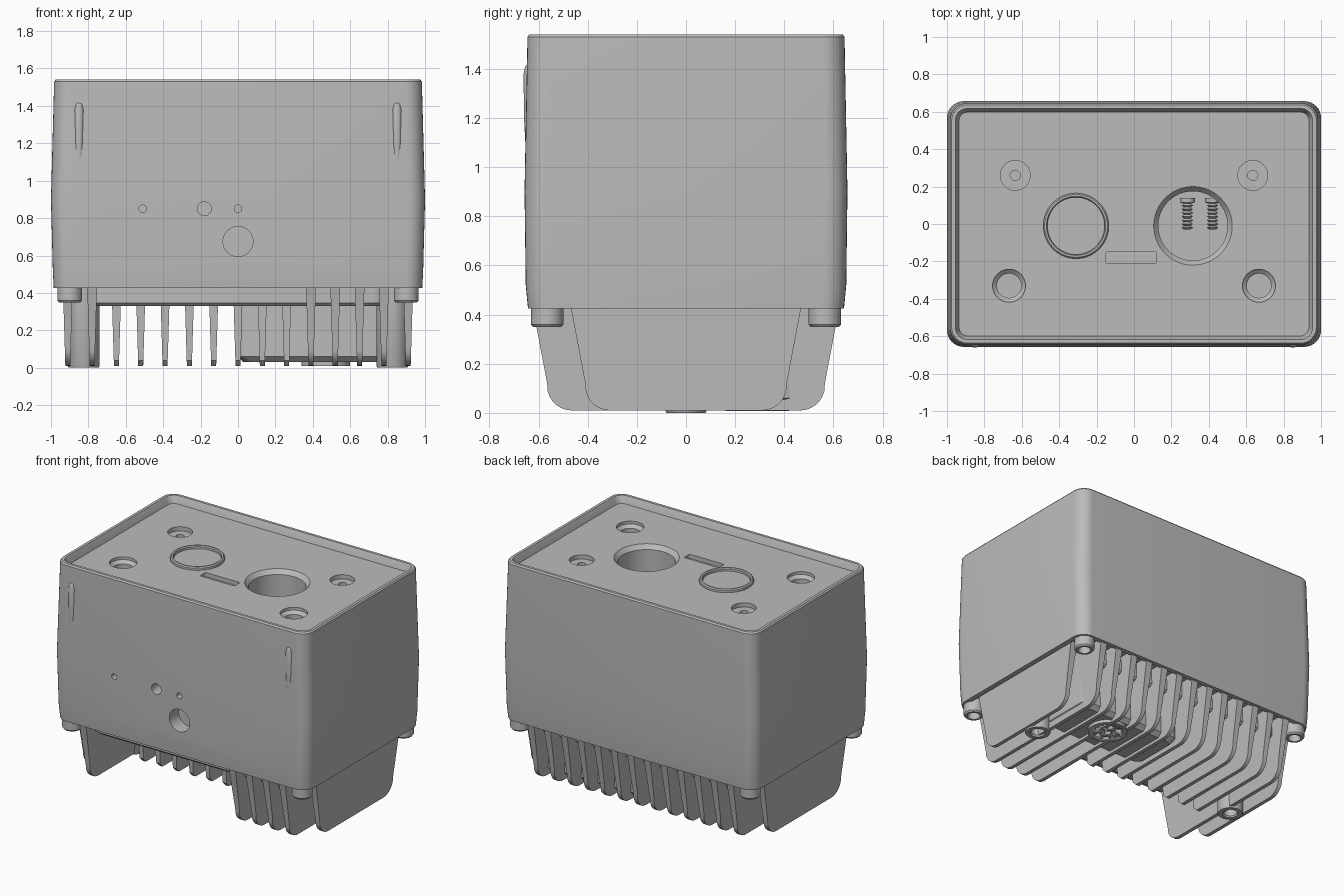
import bpy, bmesh, math
from mathutils import Matrix, Vector

cube = bpy.data.objects.get("Cube")
if cube:
    bpy.data.objects.remove(cube)

grey = bpy.data.materials.new("plain_grey")
grey.use_nodes = True
grey.diffuse_color = (0.5, 0.5, 0.5, 1)
grey.node_tree.nodes["Principled BSDF"].inputs["Base Color"].default_value = (0.5, 0.5, 0.5, 1)


def smooth(bm, angle=0.5):
    bmesh.ops.recalc_face_normals(bm, faces=bm.faces)
    for f in bm.faces:
        f.smooth = True
    for e in bm.edges:
        e.smooth = len(e.link_faces) == 2 and e.calc_face_angle(0) < angle


def finish(bm, name):
    smooth(bm)
    mesh = bpy.data.meshes.new(name)
    bm.to_mesh(mesh)
    bm.free()
    mesh.materials.append(grey)
    obj = bpy.data.objects.new(name, mesh)
    bpy.context.collection.objects.link(obj)
    return obj


def loft(bm, rings, closed=False):
    """Skin matching rings; cap the ends, or join last to first."""
    loops = [[bm.verts.new(p) for p in ring] for ring in rings]
    pairs = list(zip(loops, loops[1:]))
    if closed:
        pairs.append((loops[-1], loops[0]))
    else:
        bm.faces.new(loops[0][::-1])
        bm.faces.new(loops[-1])
    n = len(loops[0])
    for a, b in pairs:
        for i in range(n):
            j = (i + 1) % n
            bm.faces.new((a[i], a[j], b[j], b[i]))


def rounded_rect(hx, hy, r, z, cx=0, cy=0, seg=8):
    pts = []
    for k, (sx, sy) in enumerate(((1, 1), (-1, 1), (-1, -1), (1, -1))):
        for i in range(seg + 1):
            a = math.pi / 2 * (k + i / seg)
            pts.append((cx + sx * (hx - r) + r * math.cos(a),
                        cy + sy * (hy - r) + r * math.sin(a), z))
    return pts


def lathe(bm, profile, centre, toward_back=False, n=40, closed=False):
    """Revolve (radius, height) pairs about z, or about y."""
    turn = Matrix.Rotation(-math.pi / 2, 3, 'X') if toward_back else Matrix.Identity(3)
    rings = []
    for r, h in profile:
        rings.append([Vector(centre) + turn @ Vector((r * math.cos(t), r * math.sin(t), h))
                      for t in (2 * math.pi * i / n for i in range(n))])
    loft(bm, rings, closed)


# Housing: drafted shell with a raised rim and a lip underneath
TOP, LID = 1.54, 1.49
bm = bmesh.new()
loft(bm, [rounded_rect(hx, hy, r, z) for hx, hy, r, z in (
    (0.94, 0.60, 0.06, 0.45), (0.95, 0.61, 0.07, 0.425), (0.985, 0.643, 0.09, 0.425),
    (0.99, 0.652, 0.09, 0.52), (1.0, 0.657, 0.09, 0.9), (0.983, 0.645, 0.09, 1.53),
    (0.975, 0.637, 0.085, TOP), (0.955, 0.618, 0.065, TOP), (0.945, 0.608, 0.055, 1.52),
    (0.935, 0.598, 0.045, LID))])
housing = finish(bm, "housing")

# Cutters for the wells in the lid and the ports in the front
bm = bmesh.new()
over = LID + 0.02
lathe(bm, [(0.185, 1.2), (0.185, 1.46), (0.21, LID), (0.21, over)], (0.315, -0.01, 0), n=64)
for s in (-1, 1):
    lathe(bm, [(0.027, 1.38), (0.027, 1.46), (0.08, 1.46), (0.08, over)], (s * 0.635, 0.26, 0))
    lathe(bm, [(0.065, 1.36), (0.065, 1.45), (0.088, 1.47), (0.088, over)], (s * 0.668, -0.33, 0))
loft(bm, [rounded_rect(0.135, 0.031, 0.008, z, -0.015, -0.18) for z in (1.46, over)])
for x, z, r in ((-0.51, 0.85, 0.02), (-0.18, 0.85, 0.037), (0, 0.85, 0.02), (0, 0.675, 0.08)):
    lathe(bm, [(r, 0), (r, 0.15)], (x, -0.7, z), True)
cutter = finish(bm, "well_cutter")
cutter.hide_render = True
mod = housing.modifiers.new("wells", 'BOOLEAN')
mod.object, mod.solver = cutter, 'EXACT'
bpy.context.view_layer.update()
cut_mesh = bpy.data.meshes.new_from_object(
    housing.evaluated_get(bpy.context.evaluated_depsgraph_get()))
housing.modifiers.clear()
housing.data = cut_mesh
bpy.data.objects.remove(cutter)
bm = bmesh.new()
bm.from_mesh(cut_mesh)
smooth(bm)
bm.to_mesh(cut_mesh)
bm.free()

# Raised ring on the lid
bm = bmesh.new()
lathe(bm, [(0.175, LID - 0.01), (0.175, LID + 0.015), (0.168, LID + 0.022), (0.158, LID + 0.022),
           (0.153, LID + 0.015), (0.153, LID - 0.01)], (-0.31, -0.01, 0), n=64, closed=True)
finish(bm, "lid_ring")

# Slim vertical ribs on the front
bm = bmesh.new()
for s in (-1, 1):
    lathe(bm, [(0.012, 0.95), (0.025, 1.2), (0.027, 1.38), (0.02, 1.41), (0.005, 1.425)],
          (s * 0.85, -0.634, 0), n=24)
finish(bm, "front_ribs")

# Screws lying in the large well
bm = bmesh.new()
for x in (0.285, 0.42):
    lathe(bm, [(0.04, 0), (0.04, -0.025), (0.018, -0.03)], (x, 0.14, 1.24), True, 20)
    thread = [(0.018 + 0.012 * (i % 2), -0.17 + 0.01 * i) for i in range(15)]
    lathe(bm, thread, (x, 0.14, 1.24), True, 16)
finish(bm, "well_screws")

# Base plate under the housing
bm = bmesh.new()
loft(bm, [rounded_rect(hx, hy, 0.08, z) for hx, hy, z in (
    (0.785, 0.505, 0.33), (0.8, 0.52, 0.345), (0.8, 0.52, 0.46))])
finish(bm, "base_plate")


# Cooling fins: tapered plates with swept, rounded ends
def fin_end(reach):
    pts = [(reach, 0.455), (reach - 0.01, 0.41), (reach - 0.065, 0.12)]
    for i in range(1, 8):
        a = math.pi / 2 * i / 7
        pts.append((reach - 0.165 + 0.1 * math.cos(a), 0.11 - 0.1 * math.sin(a)))
    return pts


def fin(bm, x, front, back):
    if front < -0.3:
        front_pts = [(-y, z) for y, z in fin_end(-front)]
    else:
        front_pts = [(front, 0.455), (front, 0.33), (front + 0.02, 0.04), (front + 0.05, 0.01)]
    outline = fin_end(back) + front_pts[::-1]
    loft(bm, [[(x + s * (0.013 + 0.03 * z), y, z) for y, z in outline] for s in (-1, 1)])


bm = bmesh.new()
for i in range(-7, 8):
    x = 0.13 * i
    if abs(i) == 7:
        fin(bm, x, -0.475, 0.475)
    elif i == -6 or i >= 3:
        fin(bm, x, -0.63, 0.63)
    else:
        fin(bm, x, -0.17, 0.63)
finish(bm, "cooling_fins")

# Block among the fins, with a perforated vent disc below
bm = bmesh.new()
loft(bm, [rounded_rect(hx, hy, 0.05, z, 0.4, 0.25) for hx, hy, z in (
    (0.37, 0.17, 0.03), (0.4, 0.2, 0.06), (0.4, 0.2, 0.36))])
finish(bm, "vent_block")
bm = bmesh.new()
lathe(bm, [(0.13, 0.008), (0.13, 0.035)], (0.47, 0.29, 0))
vent = finish(bm, "vent_disc")
bm = bmesh.new()
for i in range(7):
    a, d = math.pi / 3 * i, 0.075 if i < 6 else 0
    lathe(bm, [(0.022, -0.02), (0.022, 0.028)],
          (0.47 + d * math.cos(a), 0.29 + d * math.sin(a), 0), n=16)
holes = finish(bm, "vent_hole_cutter")
holes.hide_render = True
holes.hide_viewport = True
mod = vent.modifiers.new("holes", 'BOOLEAN')
mod.object, mod.solver = holes, 'EXACT'

# Mounting bosses and corner screws, each with an open socket
bm = bmesh.new()
for s in (-1, 1):
    lathe(bm, [(0.085, 0.45), (0.085, 0.01), (0.08, 0), (0.052, 0), (0.045, 0.01), (0.045, 0.2)],
          (s * 0.825, 0, 0))
finish(bm, "mounting_bosses")
bm = bmesh.new()
for sx in (-1, 1):
    for sy in (-1, 1):
        lathe(bm, [(0.066, 0.46), (0.066, 0.36), (0.058, 0.35), (0.042, 0.35), (0.036, 0.4)],
              (sx * 0.9, sy * 0.565, 0))
finish(bm, "corner_screws")
